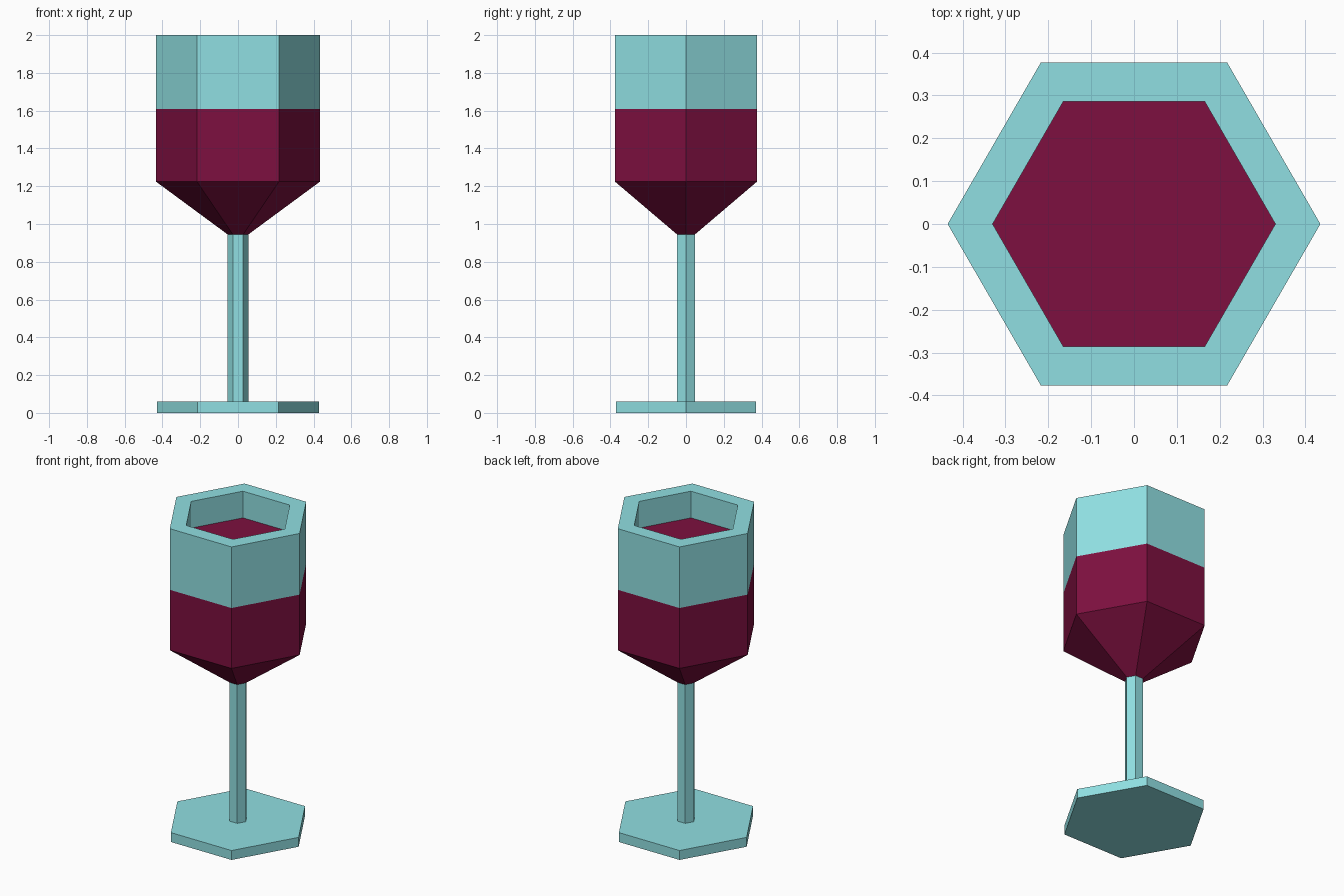
import bpy, bmesh, math

if "Cube" in bpy.data.objects:
    bpy.data.objects.remove(bpy.data.objects["Cube"])

SIDES = 6


def material(name, color):
    m = bpy.data.materials.new(name)
    m.diffuse_color = (*color, 1.0)
    m.use_nodes = True
    m.node_tree.nodes["Principled BSDF"].inputs["Base Color"].default_value = m.diffuse_color
    return m


glass = material("pale_teal_glass", (0.28, 0.74, 0.76))
wine = material("dark_red_wine", (0.205, 0.005, 0.050))


def lathe(name, profile, band_mats, bottom_mat=0, top_mat=0):
    """Hexagonal solid from (radius, height) rings, capped at both ends."""
    bm = bmesh.new()
    rings = []
    for r, z in profile:
        rings.append([bm.verts.new((r * math.cos(math.tau * i / SIDES),
                                    r * math.sin(math.tau * i / SIDES), z))
                      for i in range(SIDES)])
    for a, b, mat in zip(rings, rings[1:], band_mats):
        for i in range(SIDES):
            j = (i + 1) % SIDES
            bm.faces.new((a[i], a[j], b[j], b[i])).material_index = mat
    bm.faces.new(rings[0][::-1]).material_index = bottom_mat
    bm.faces.new(rings[-1]).material_index = top_mat
    bmesh.ops.recalc_face_normals(bm, faces=bm.faces)
    mesh = bpy.data.meshes.new(name)
    bm.to_mesh(mesh)
    bm.free()
    mesh.materials.append(glass)
    mesh.materials.append(wine)
    ob = bpy.data.objects.new(name, mesh)
    bpy.context.collection.objects.link(ob)
    return ob


# Flat foot and slim stem
lathe("foot", [(0.428, 0.0), (0.428, 0.06)], [0])
lathe("stem", [(0.055, 0.06), (0.055, 0.945)], [0])

# Bowl: wine-coloured cone and lower wall, clear upper wall, rim,
# then the inner wall down to the wine surface
lathe("bowl",
      [(0.055, 0.945), (0.435, 1.225), (0.435, 1.61),
       (0.435, 2.0), (0.33, 2.0), (0.33, 1.83)],
      [1, 1, 0, 0, 0], bottom_mat=1, top_mat=1)
